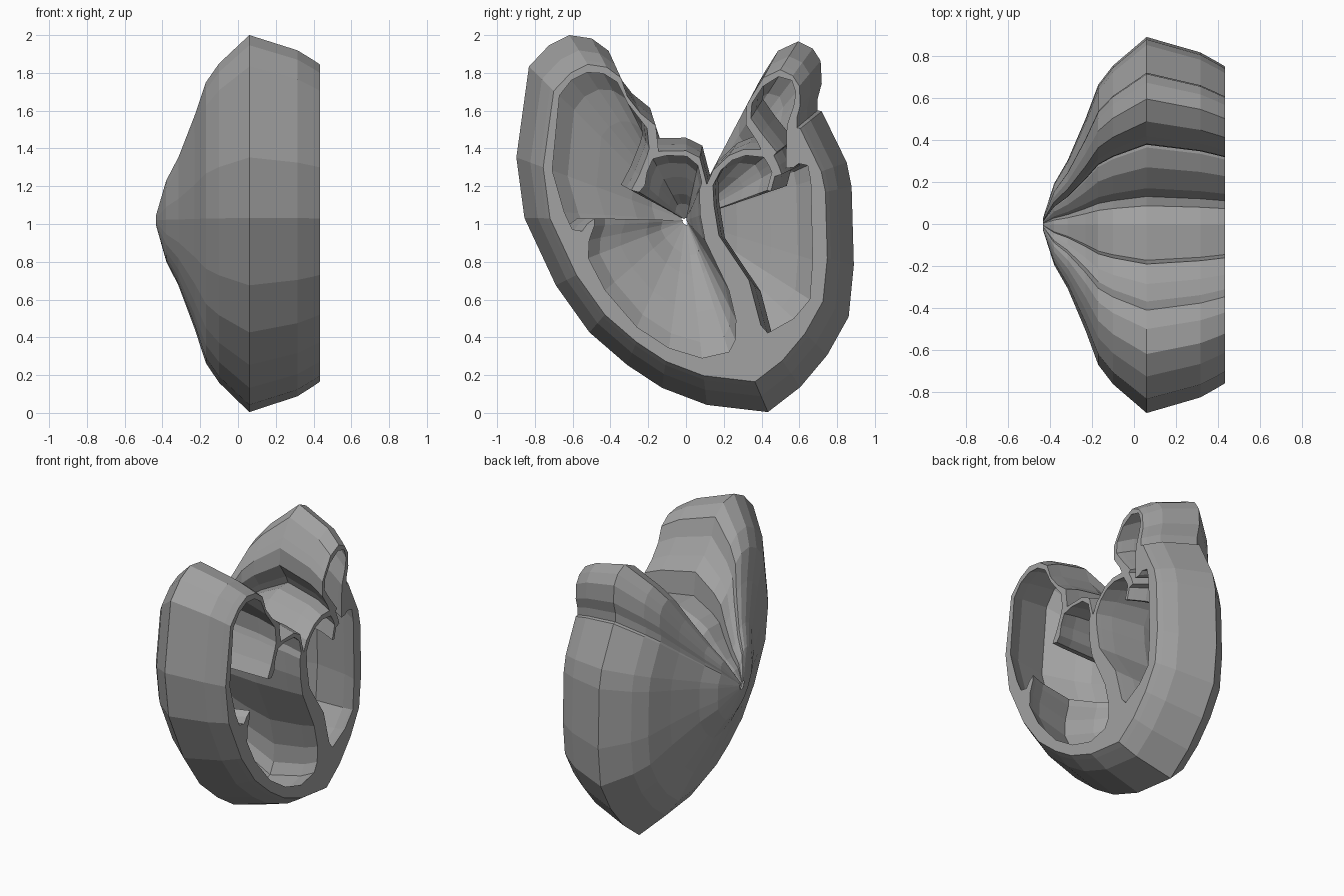
import bpy, bmesh

# Section outlines (y, z) measured from the apex axis, at the cut plane
APEX_Z = 1.02
OUTER = [(-.70, .685), (-.61, .78), (-.52, .825), (-.42, .81), (-.345, .755), (-.31, .655),
         (-.24, .565), (-.16, .5), (-.145, .365), (0, .368), (.073, .332), (.11, .19),
         (.143, .264), (.227, .343), (.306, .375), (.396, .375), (.375, .42), (.317, .507),
         (.32, .607), (.35, .66), (.41, .755), (.50, .797), (.565, .765), (.60, .71),
         (.605, .61), (.587, .542), (.587, .49), (.605, .485), (.716, .258), (.738, .15),
         (.748, -.2), (.725, -.43), (.63, -.60), (.51, -.743), (.365, -.855), (.093, -.823),
         (-.107, -.747), (-.262, -.645), (-.43, -.50), (-.58, -.29), (-.72, .01), (-.756, .28)]
LEFT_CAVITY = [(-.483, .01), (-.485, -.03), (-.512, -.105), (-.517, -.2), (-.428, -.37),
               (-.26, -.565), (-.09, -.676), (.085, -.729), (.227, -.697), (.26, -.634),
               (.264, -.528), (.227, -.37), (.10, -.105), (.075, .026), (.07, .16),
               (.083, .2), (.063, .29), (.005, .338), (-.1, .343), (-.175, .325),
               (-.206, .254), (-.217, .185), (-.248, .148), (-.29, .158), (-.248, .238),
               (-.206, .343), (-.195, .38), (-.206, .486), (-.248, .54), (-.31, .62),
               (-.364, .73), (-.438, .777), (-.523, .782), (-.607, .74), (-.67, .66),
               (-.708, .264), (-.644, .042), (-.602, -.048), (-.55, -.058), (-.523, -.02)]
RIGHT_CAVITY = [(.343, .54), (.349, .618), (.407, .708), (.49, .76), (.56, .74), (.581, .676),
                (.57, .607), (.534, .50), (.528, .275), (.57, .28), (.597, .30), (.644, .29),
                (.66, .21), (.67, -.21), (.655, -.42), (.57, -.52), (.433, -.597),
                (.396, -.555), (.333, -.317), (.174, -.08), (.148, .08), (.143, .185),
                (.185, .264), (.243, .317), (.317, .343), (.412, .333), (.438, .29),
                (.454, .254), (.428, .158), (.449, .153), (.47, .232), (.507, .243),
                (.49, .29), (.465, .343), (.48, .36), (.40, .46)]

# (x, scale) of each ring from the cut plane back to the apex
RINGS = [(.433, 1), (.40, 1.027), (.315, 1.09), (.06, 1.188), (-.10, 1.006),
         (-.17, .885), (-.23, .67), (-.315, .405), (-.38, .255), (-.433, .035)]

bm = bmesh.new()


def loft(outline):
    """Sweep an outline through all rings; return the first and last edge loops."""
    rows = [[bm.verts.new((x, y * s, APEX_Z + z * s)) for y, z in outline] for x, s in RINGS]
    n = len(outline)
    for a, b in zip(rows, rows[1:]):
        for i in range(n):
            j = (i + 1) % n
            bm.faces.new((a[i], a[j], b[j], b[i]))
    return [[bm.edges.get((r[i], r[(i + 1) % n])) for i in range(n)] for r in (rows[0], rows[-1])]


# Outer wall and both chamber walls
ends = [loft(o) for o in (OUTER, LEFT_CAVITY, RIGHT_CAVITY)]

# Flat cut face with the chambers left open, and the small apex cap
cut_edges = [e for front, _ in ends for e in front]
bmesh.ops.triangle_fill(bm, use_beauty=True, use_dissolve=False, edges=cut_edges, normal=(1, 0, 0))
tip_edges = [e for _, tip in ends for e in tip]
bmesh.ops.triangle_fill(bm, use_beauty=True, use_dissolve=False, edges=tip_edges, normal=(-1, 0, 0))
bmesh.ops.recalc_face_normals(bm, faces=bm.faces[:])

mesh = bpy.data.meshes.new("chamber_shell")
bm.to_mesh(mesh)
bm.free()
shell = bpy.data.objects.new("chamber_shell", mesh)
bpy.context.collection.objects.link(shell)

grey = bpy.data.materials.new("mid_grey")
grey.diffuse_color = (.36, .36, .36, 1)
mesh.materials.append(grey)
